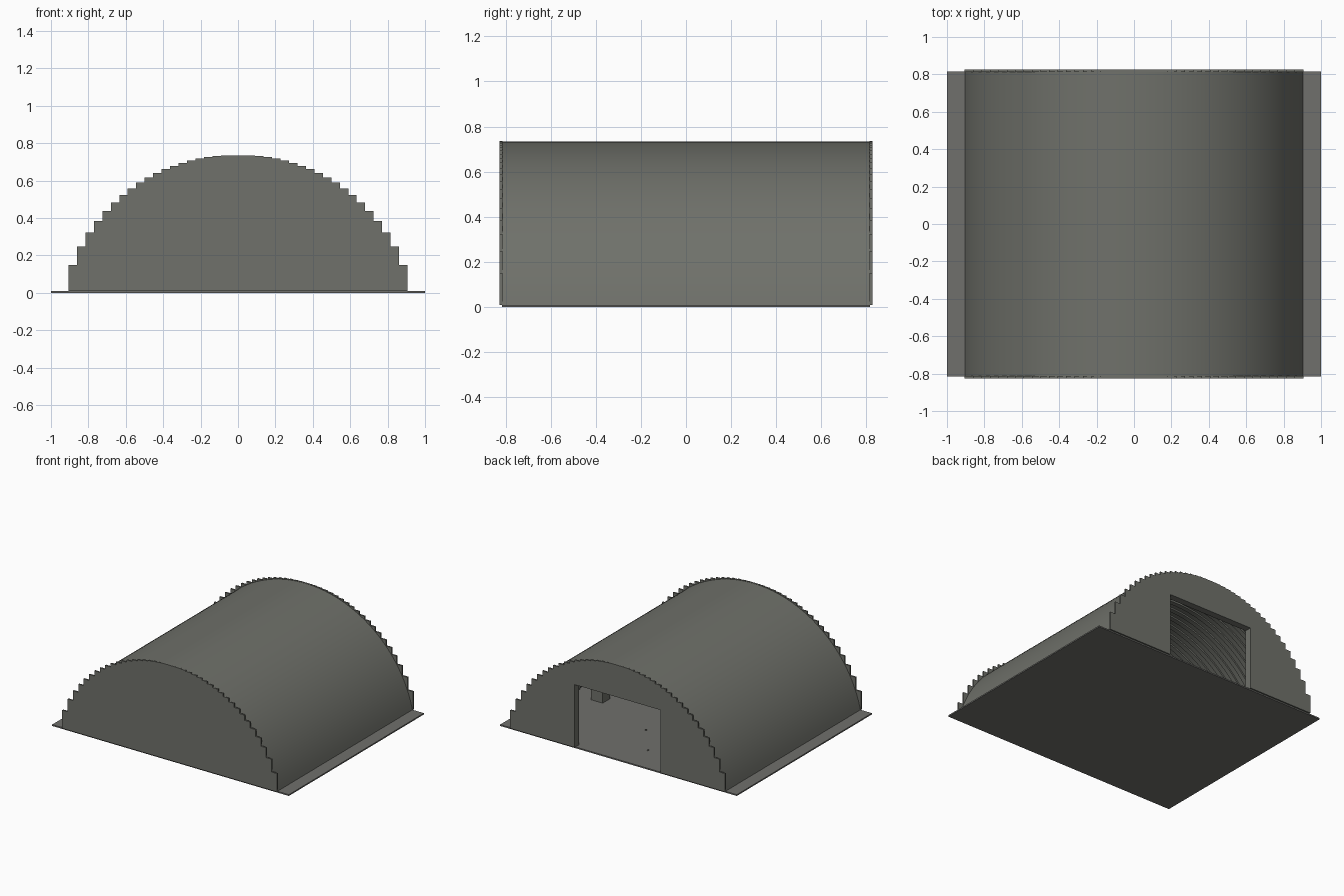
import bpy, bmesh, math

old = bpy.data.objects.get("Cube")
if old:
    bpy.data.objects.remove(old, do_unlink=True)


def material(name, rgb):
    m = bpy.data.materials.new(name)
    m.use_nodes = True
    m.diffuse_color = (*rgb, 1)
    m.node_tree.nodes["Principled BSDF"].inputs["Base Color"].default_value = (*rgb, 1)
    return m


STEEL = material("olive grey steel", (0.16, 0.165, 0.145))
CONCRETE = material("grey concrete", (0.16, 0.16, 0.15))

HALF, TOP, FLOOR = 0.907, 0.735, 0.01
RADIUS = (HALF**2 + TOP**2) / (2 * TOP)
CENTRE = TOP - RADIUS
DOOR_TOP, WALL_Y, WALL_T = 0.49, 0.826, 0.012
COLUMNS, DOOR_COLUMNS = 40, 8
STEP = 2 * HALF / COLUMNS


def prism(name, outline, y0, y1, mat):
    """Extrude an x-z outline from y0 to y1."""
    bm = bmesh.new()
    face = bm.faces.new([bm.verts.new((x, y0, z)) for x, z in outline])
    moved = bmesh.ops.extrude_face_region(bm, geom=[face])["geom"]
    verts = [g for g in moved if isinstance(g, bmesh.types.BMVert)]
    bmesh.ops.translate(bm, verts=verts, vec=(0, y1 - y0, 0))
    bmesh.ops.recalc_face_normals(bm, faces=bm.faces)
    mesh = bpy.data.meshes.new(name)
    bm.to_mesh(mesh)
    bm.free()
    mesh.materials.append(mat)
    obj = bpy.data.objects.new(name, mesh)
    bpy.context.collection.objects.link(obj)
    return obj


def box(name, x0, x1, y0, y1, z0, z1, mat):
    return prism(name, [(x0, z0), (x1, z0), (x1, z1), (x0, z1)], y0, y1, mat)


def arc(radius, segments=64):
    """Points of the vault from right foot to left foot, standing on the floor."""
    end = math.acos((FLOOR - CENTRE) / radius)
    angles = [end - 2 * end * i / segments for i in range(segments + 1)]
    return [(radius * math.sin(a), CENTRE + radius * math.cos(a)) for a in angles]


def smooth(obj):
    bpy.ops.object.select_all(action="DESELECT")
    obj.select_set(True)
    bpy.context.view_layer.objects.active = obj
    bpy.ops.object.shade_smooth_by_angle(angle=math.radians(30))


def vault(name, outer, inner, y0, y1):
    smooth(prism(name, arc(outer) + arc(inner)[::-1], y0, y1, STEEL))


def stepped_wall(name, y0, y1, door):
    """End wall of equal columns, each as tall as the vault at its inner edge."""
    outline = []
    for i in range(COLUMNS):
        x0, x1 = -HALF + i * STEP, -HALF + (i + 1) * STEP
        inner = min(abs(x0), abs(x1))
        z = CENTRE + math.sqrt(RADIUS**2 - inner**2)
        if i == COLUMNS // 2:
            outline[-1] = (x1, z)
        else:
            outline += [(x0, z), (x1, z)]
    outline.append((HALF, FLOOR))
    if door:
        d = DOOR_COLUMNS * STEP
        outline += [(d, FLOOR), (d, DOOR_TOP), (-d, DOOR_TOP), (-d, FLOOR)]
    outline.append((-HALF, FLOOR))
    prism(name, outline, y0, y1, STEEL)


# Ground slab
box("floor_slab", -1, 1, -0.815, 0.815, 0, FLOOR, CONCRETE)

# Barrel roof and its inner ribs
INSIDE = WALL_Y - WALL_T
vault("roof_shell", RADIUS - 0.001, RADIUS - 0.012, -INSIDE, INSIDE)
RIBS = 20
for i in range(RIBS):
    y = -INSIDE + (i + 0.5) * 2 * INSIDE / RIBS
    vault(f"roof_rib_{i + 1}", RADIUS - 0.011, RADIUS - 0.024, y - 0.018, y + 0.018)

# End walls
stepped_wall("front_wall", -WALL_Y, -INSIDE, False)
stepped_wall("back_wall", INSIDE, WALL_Y, True)

# Door frame, set behind the back wall
d = DOOR_COLUMNS * STEP
for side, s in (("left", 1), ("right", -1)):
    x0, x1 = sorted((s * d, s * (d + 0.02)))
    box(f"{side}_door_jamb", x0, x1, INSIDE - 0.04, INSIDE, FLOOR, DOOR_TOP, STEEL)
box("door_header", -d - 0.02, d + 0.02, INSIDE - 0.04, INSIDE, DOOR_TOP, DOOR_TOP + 0.02, STEEL)

# Things on the floor
box("crate", 0.62, 0.72, 0.03, 0.12, FLOOR, 0.1, STEEL)
for i, (x, y) in enumerate(((0.12, 0.31), (-0.08, 0.575))):
    box(f"floor_stud_{i + 1}", x - 0.005, x + 0.005, y - 0.005, y + 0.005, FLOOR, FLOOR + 0.006, STEEL)
